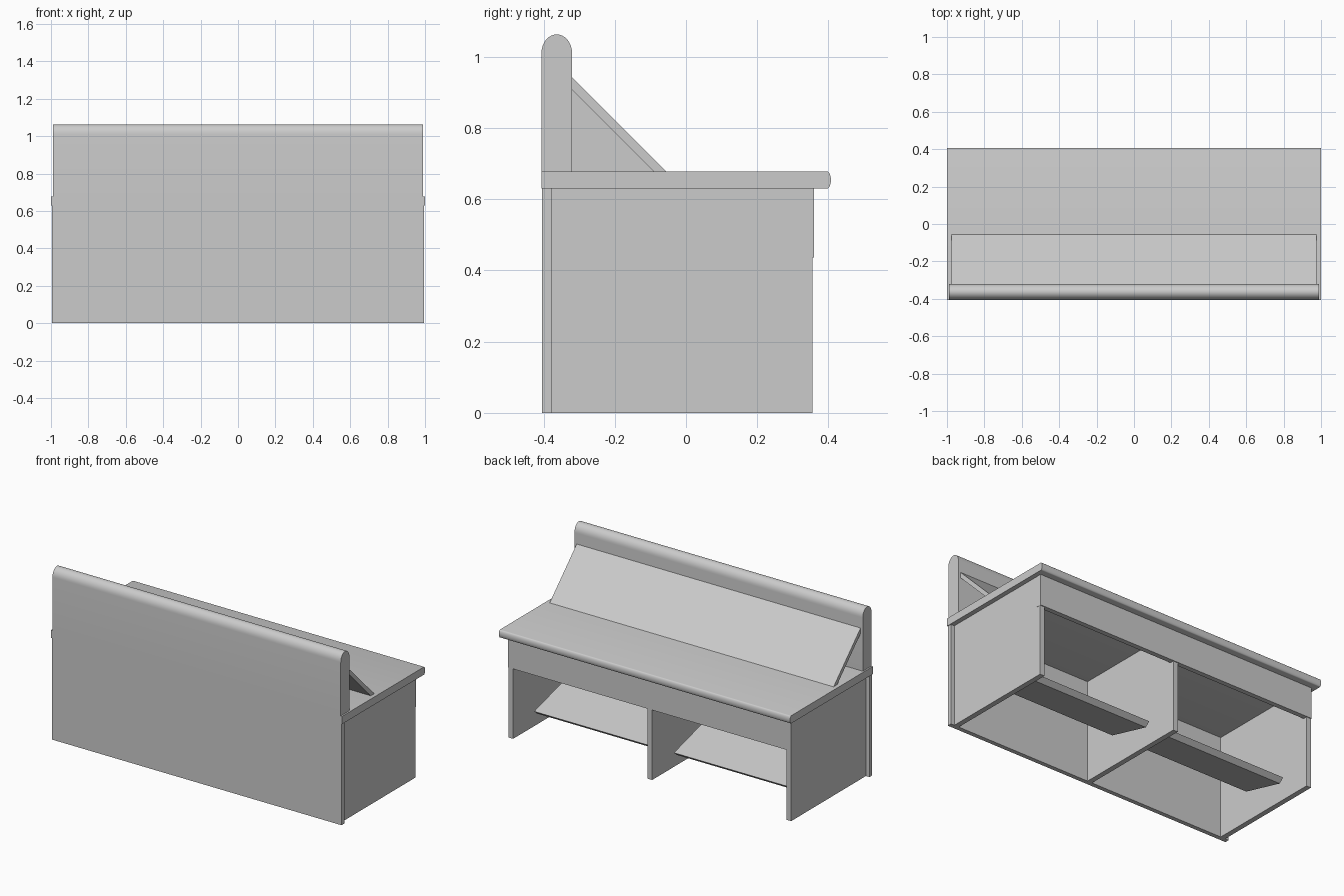
import bpy, bmesh, math

cube = bpy.data.objects.get("Cube")
if cube:
    bpy.data.objects.remove(cube, do_unlink=True)

grey = bpy.data.materials.new("plain_grey")
grey.use_nodes = True
grey.diffuse_color = (0.6, 0.6, 0.6, 1)
grey.node_tree.nodes["Principled BSDF"].inputs["Base Color"].default_value = (0.6, 0.6, 0.6, 1)


def extrude_profile(name, profile, x0, x1, angle=30):
    """Extrude a (y, z) outline along x between x0 and x1."""
    bm = bmesh.new()
    ends = [[bm.verts.new((x, y, z)) for y, z in profile] for x in (x0, x1)]
    for ring in ends:
        bm.faces.new(ring)
    n = len(profile)
    for i in range(n):
        j = (i + 1) % n
        bm.faces.new((ends[0][i], ends[0][j], ends[1][j], ends[1][i]))
    bmesh.ops.recalc_face_normals(bm, faces=bm.faces)
    mesh = bpy.data.meshes.new(name)
    bm.to_mesh(mesh)
    bm.free()
    mesh.materials.append(grey)
    obj = bpy.data.objects.new(name, mesh)
    bpy.context.collection.objects.link(obj)
    bpy.ops.object.select_all(action="DESELECT")
    obj.select_set(True)
    bpy.context.view_layer.objects.active = obj
    bpy.ops.object.shade_smooth_by_angle(angle=math.radians(angle))
    return obj


def box(name, x0, x1, y0, y1, z0, z1):
    return extrude_profile(name, [(y0, z0), (y1, z0), (y1, z1), (y0, z1)], x0, x1)


def arc(cy, cz, ry, rz, start, end, steps=12):
    """Points on an elliptical arc, in degrees."""
    angles = [math.radians(start + (end - start) * i / steps) for i in range(steps + 1)]
    return [(cy + ry * math.cos(a), cz + rz * math.sin(a)) for a in angles]


# Closed front and the three uprights behind it
box("front_panel", -0.995, 0.995, -0.405, -0.378, 0, 0.63)
for name, x in (("right_upright", -0.955), ("middle_upright", 0), ("left_upright", 0.955)):
    box(name, x - 0.016, x + 0.016, -0.378, 0.355, 0, 0.63)
box("rear_apron", -0.972, 0.972, 0.33, 0.36, 0.437, 0.63)

# Top board with a rounded rear edge
extrude_profile("top_board", [(-0.406, 0.678), (-0.406, 0.63)]
                + arc(0.396, 0.654, 0.011, 0.024, -90, 90), -1, 1)

# Upstand with a rounded crest
extrude_profile("upstand", [(-0.406, 0.678), (-0.32, 0.678)]
                + arc(-0.363, 1.01, 0.043, 0.053, 0, 180, 16), -0.99, 0.99)

# Sloping board leaning on the upstand, with brackets beneath
extrude_profile("sloping_board",
                [(-0.055, 0.678), (-0.32, 0.942), (-0.32, 0.908), (-0.09, 0.678)], -0.975, 0.975)
extrude_profile("slope_bracket", [(-0.32, 0.678), (-0.09, 0.678), (-0.32, 0.908)], -0.016, 0.016)

# Tilted shelves between the uprights
for name, side in (("right_shelf", -1), ("left_shelf", 1)):
    extrude_profile(name, [(0.19, 0.115), (-0.12, 0.20), (-0.125, 0.165), (0.16, 0.09)],
                    side * 0.05, side * 0.91)
